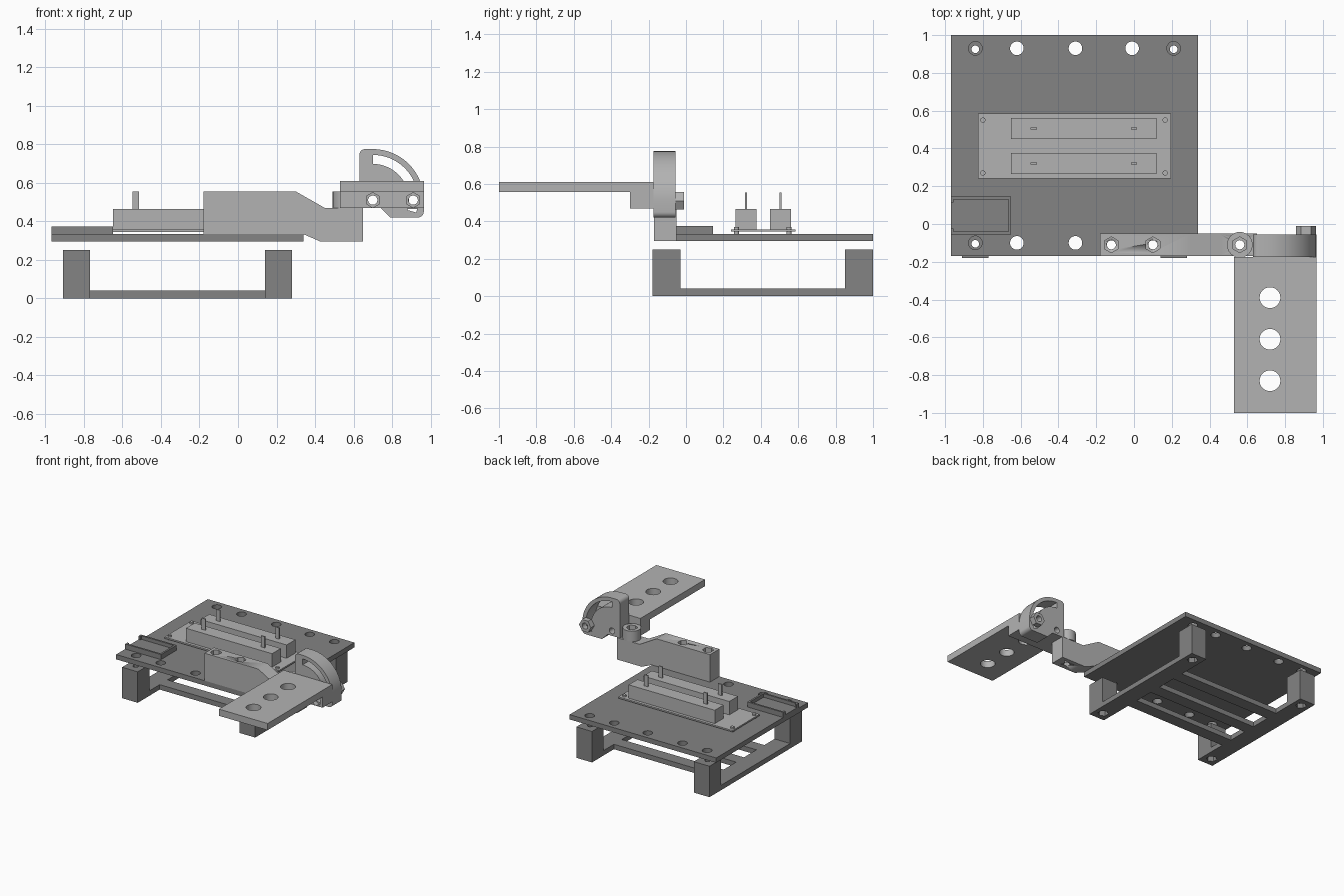
import bpy, bmesh, math

if "Cube" in bpy.data.objects:
    bpy.data.objects.remove(bpy.data.objects["Cube"])


def material(name, v):
    m = bpy.data.materials.new(name)
    m.diffuse_color = (v, v, v, 1)
    m.use_nodes = True
    m.node_tree.nodes["Principled BSDF"].inputs["Base Color"].default_value = m.diffuse_color
    return m


DARK = material("dark grey", 0.23)
LIGHT = material("light grey", 0.45)


def arc(cx, cy, r, a0, a1, n=24):
    return [(cx + r * math.cos(math.radians(a0 + (a1 - a0) * i / n)),
             cy + r * math.sin(math.radians(a0 + (a1 - a0) * i / n))) for i in range(n + 1)]


def circle(cx, cy, r, n=32):
    return arc(cx, cy, r, 0, 360, n)[:-1]


def hexagon(cx, cy, r, turn=30):
    return arc(cx, cy, r, turn, turn + 360, 6)[:-1]


def rect(x0, x1, y0, y1):
    return [(x0, y0), (x1, y0), (x1, y1), (x0, y1)]


def prism(name, loops, lo, hi, mat, axis="z"):
    """Extrude an outline (first loop) with holes along z, or an xz outline along y."""
    cu = bpy.data.curves.new(name, 'CURVE')
    cu.dimensions = '2D'
    cu.fill_mode = 'BOTH'
    cu.extrude = (hi - lo) / 2
    for pts in loops:
        s = cu.splines.new('POLY')
        s.points.add(len(pts) - 1)
        for p, (x, y) in zip(s.points, pts):
            p.co = (x, y, 0, 1)
        s.use_cyclic_u = True
    tmp = bpy.data.objects.new(name + "_curve", cu)
    bpy.context.collection.objects.link(tmp)
    dg = bpy.context.evaluated_depsgraph_get()
    me = bpy.data.meshes.new_from_object(tmp.evaluated_get(dg))
    bpy.data.objects.remove(tmp)
    bm = bmesh.new()
    bm.from_mesh(me)
    bmesh.ops.remove_doubles(bm, verts=bm.verts, dist=1e-5)
    mid = (lo + hi) / 2
    for v in bm.verts:
        x, y, z = v.co
        v.co = (x, y, z + mid) if axis == "z" else (x, mid - z, y)
    bmesh.ops.recalc_face_normals(bm, faces=bm.faces)
    bm.to_mesh(me)
    bm.free()
    me.materials.clear()
    me.materials.append(mat)
    ob = bpy.data.objects.new(name, me)
    bpy.context.collection.objects.link(ob)
    bpy.ops.object.select_all(action='DESELECT')
    ob.select_set(True)
    bpy.context.view_layer.objects.active = ob
    bpy.ops.object.shade_smooth_by_angle(angle=math.radians(30))
    return ob


def cut(ob, cutter):
    """Subtract the cutter and remove it."""
    mod = ob.modifiers.new("cut", 'BOOLEAN')
    mod.operation = 'DIFFERENCE'
    mod.solver = 'EXACT'
    mod.object = cutter
    bpy.ops.object.select_all(action='DESELECT')
    ob.select_set(True)
    bpy.context.view_layer.objects.active = ob
    bpy.ops.object.modifier_apply(modifier="cut")
    bpy.data.objects.remove(cutter)


# Base frame: two side rails joined by three cross bars
POSTS = [(x, y) for x in (-0.84, 0.21) for y in (-0.105, 0.925)]
frame = [(-.91, -.18), (-.77, -.18), (-.77, .10), (.14, .10), (.14, -.18), (.28, -.18),
         (.28, 1), (.14, 1), (.14, .72), (-.77, .72), (-.77, 1), (-.91, 1)]
slots = [rect(-.77, .14, .20, .36), rect(-.77, .14, .46, .62)]
prism("base_frame", [frame] + slots + [hexagon(x, y, .04) for x, y in POSTS], 0, .04, DARK)

# Corner posts with bolt holes
for x, y in POSTS:
    prism("corner_post", [rect(x - .07, x + .07, y - .075, y + .075), circle(x, y, .02)],
          .04, .25, DARK)

# Main plate
holes = [circle(x, .93, .036) for x in (-.84, -.62, -.31, -.01, .21)]
holes += [circle(x, -.10, .036) for x in (-.84, -.62, -.31)]
holes += [circle(x, -.11, .024) for x in (-.12, .10)]
prism("main_plate", [rect(-.97, .34, -.17, 1)] + holes, .294, .333, DARK)

# Small tray on the plate: floor and U-shaped wall
prism("tray_floor", [rect(-.97, -.65, -.055, .145)], .333, .345, DARK)
prism("tray_wall", [[(-.97, -.055), (-.65, -.055), (-.65, .145), (-.97, .145), (-.97, .115),
                     (-.955, .115), (-.955, .13), (-.665, .13), (-.665, -.04), (-.955, -.04),
                     (-.955, -.025), (-.97, -.025)]], .345, .374, DARK)

# Circuit board, standoffs, connector blocks and pins
pegs = [(x, y) for x in (-.80, .165) for y in (.27, .55)]
prism("board", [rect(-.825, .195, .24, .585)], .345, .357, LIGHT)
for x, y in pegs:
    prism("standoff", [circle(x, y, .014, 16)], .333, .37, LIGHT)
for y in (.32, .505):
    prism("connector_block", [rect(-.65, .12, y - .056, y + .056)], .357, .465, LIGHT)
    for x in (-.53, 0):
        prism("pin", [rect(x - .017, x + .017, y - .005, y + .005)], .465, .555, LIGHT)

# Arm with bolt holes and hexagonal nut pockets
arm = prism("arm", [[(-.18, .333), (.34, .333), (.43, .294), (.65, .294), (.65, .47),
                     (.45, .47), (.30, .555), (-.18, .555)]], -.17, -.05, LIGHT, "y")
for x in (-.12, .10):
    cut(arm, prism("pocket_cutter", [hexagon(x, -.11, .042)], .51, .60, LIGHT))
for x in (-.12, .10, .56):
    cut(arm, prism("hole_cutter", [circle(x, -.11, .024)], .2, .7, LIGHT))

# Round boss on the end of the arm
prism("boss_lower", [circle(.56, -.11, .068), circle(.56, -.11, .024)], .47, .515, LIGHT)
prism("boss_upper", [circle(.56, -.11, .068), hexagon(.56, -.11, .042)], .515, .555, LIGHT)

# Tilt sector with curved slot
P = (.70, .51)
outline = ([(.63, .47)] + arc(.66, .745, .03, 180, 90, 6) + arc(*P, .265, 90, 0)
           + arc(.935, .45, .03, 0, -90, 6) + [(.79, .42), (.74, .47)])
slot = arc(*P, .235, 90, -16) + arc(*P, .188, -16, 90)
prism("tilt_sector", [outline, slot, circle(*P, .024)], -.175, -.055, LIGHT, "y")
prism("slot_nut", [hexagon(.91, .51, .053, 0), circle(.91, .51, .024)], -.055, -.01, LIGHT, "y")

# Hinge block with nut pockets
block = rect(.53, .965, .47, .556)
prism("hinge_block_front", [block] + [hexagon(x, .51, .039) for x in (.70, .91)],
      -.30, -.265, LIGHT, "y")
prism("hinge_block_back", [block] + [circle(x, .51, .024) for x in (.70, .91)],
      -.265, -.175, LIGHT, "y")

# Mounting plate
prism("mounting_plate", [rect(.53, .965, -1, -.175)]
      + [circle(.72, y, .055) for y in (-.39, -.61, -.83)], .556, .61, LIGHT)
